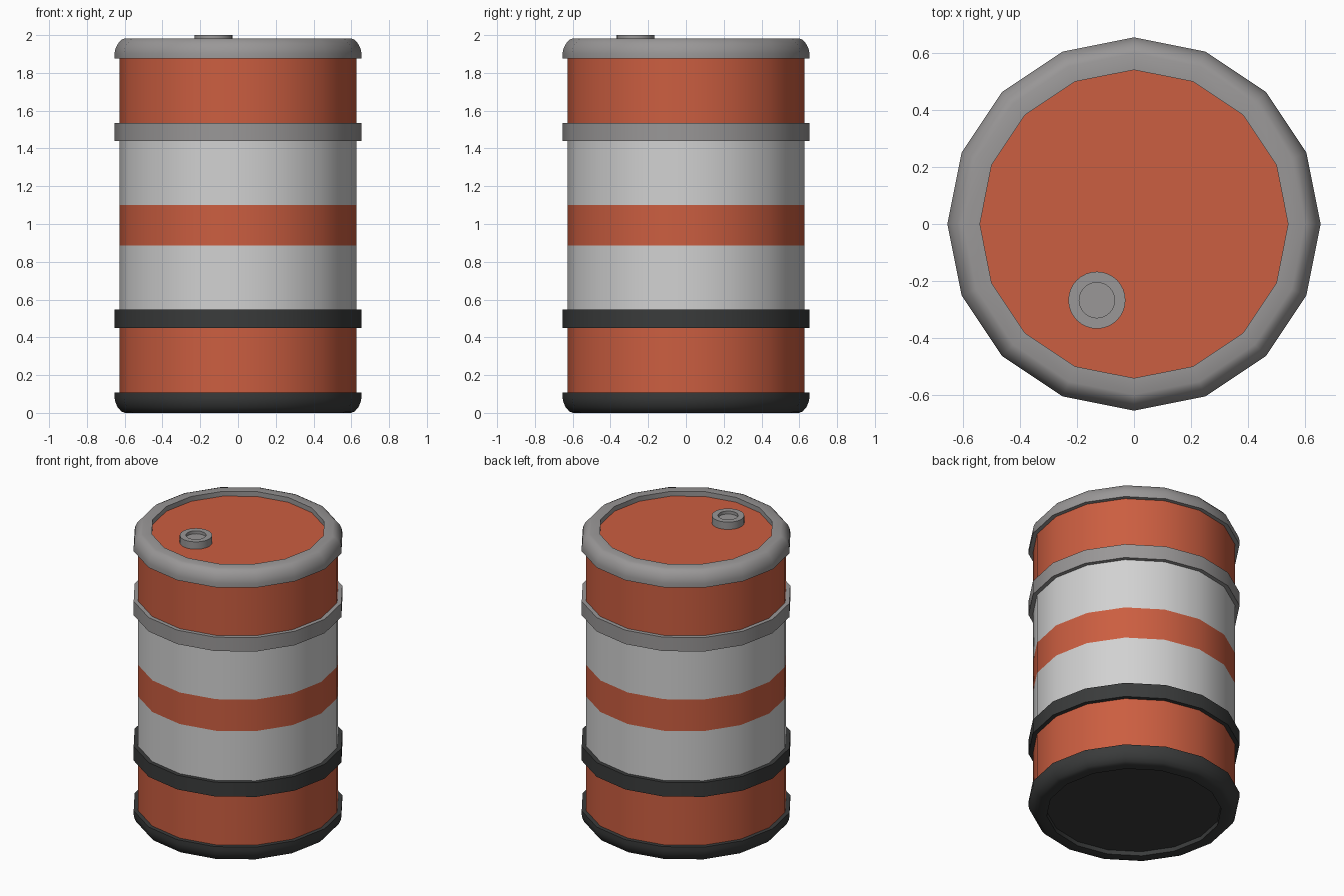
import bpy, bmesh, math

if "Cube" in bpy.data.objects:
    bpy.data.objects.remove(bpy.data.objects["Cube"])


def material(name, rgb):
    m = bpy.data.materials.new(name)
    m.diffuse_color = (*rgb, 1)
    m.use_nodes = True
    m.node_tree.nodes["Principled BSDF"].inputs["Base Color"].default_value = m.diffuse_color
    return m


RED = material("rust_red", (0.60, 0.112, 0.052))
WHITE = material("off_white", (0.64, 0.64, 0.64))
GREY = material("steel_grey", (0.32, 0.31, 0.31))
DARK = material("charcoal", (0.042, 0.044, 0.044))


def lathe(name, profile, mats, sides=16, closed=False, centre=(0, 0), rule=None, angle=35):
    """Spin (radius, height) points about z; radius 0 becomes a single pole."""
    bm = bmesh.new()
    rings = []
    for r, z in profile:
        if r == 0:
            rings.append([bm.verts.new((centre[0], centre[1], z))] * sides)
        else:
            rings.append([bm.verts.new((centre[0] + r * math.cos(2 * math.pi * i / sides),
                                        centre[1] + r * math.sin(2 * math.pi * i / sides), z))
                          for i in range(sides)])
    pairs = list(zip(rings, rings[1:]))
    if closed:
        pairs.append((rings[-1], rings[0]))
    for a, b in pairs:
        for i in range(sides):
            j = (i + 1) % sides
            bm.faces.new(list(dict.fromkeys((a[i], a[j], b[j], b[i]))))
    bmesh.ops.recalc_face_normals(bm, faces=bm.faces)
    if rule:
        for f in bm.faces:
            f.material_index = rule(f.calc_center_median().z)
    me = bpy.data.meshes.new(name)
    bm.to_mesh(me)
    bm.free()
    for m in mats:
        me.materials.append(m)
    ob = bpy.data.objects.new(name, me)
    bpy.context.collection.objects.link(ob)
    bpy.ops.object.select_all(action='DESELECT')
    ob.select_set(True)
    bpy.context.view_layer.objects.active = ob
    bpy.ops.object.shade_smooth_by_angle(angle=math.radians(angle))
    return ob


# Striped drum body, red lid and dark base
BODY = 0.627


def stripe(z):
    if z < 0.06:
        return 2
    return 1 if 0.5 < z < 0.885 or 1.1 < z < 1.49 else 0


lathe("drum_body",
      [(0, 0.03), (BODY, 0.03)]
      + [(BODY, z) for z in (0.1, 0.5, 0.885, 1.1, 1.49, 1.95)]
      + [(0, 1.95)],
      [RED, WHITE, DARK], rule=stripe)

# Rounded end rims, mirrored top and bottom
RIM = [(0.54, 0.06), (0.54, 0.0), (0.598, 0.0), (0.618, 0.008), (0.637, 0.03),
       (0.649, 0.055), (0.654, 0.08), (0.654, 0.108), (0.60, 0.108)]
lathe("bottom_rim", RIM, [DARK], closed=True)
lathe("top_rim", [(r, 1.983 - z) for r, z in RIM], [GREY], closed=True)

# Raised hoops round the body
for name, z0, z1, mat in (("lower_hoop", 0.45, 0.547, DARK),
                          ("upper_hoop", 1.44, 1.535, GREY)):
    lathe(name, [(0.6, z0), (0.654, z0), (0.654, z1), (0.6, z1)], [mat], closed=True)

# Filler cap with a shallow recess
lathe("filler_cap", [(0, 1.94), (0.1, 1.94), (0.1, 2.0), (0.062, 2.0), (0.062, 1.98), (0, 1.98)],
      [GREY], sides=32, centre=(-0.13, -0.267))
